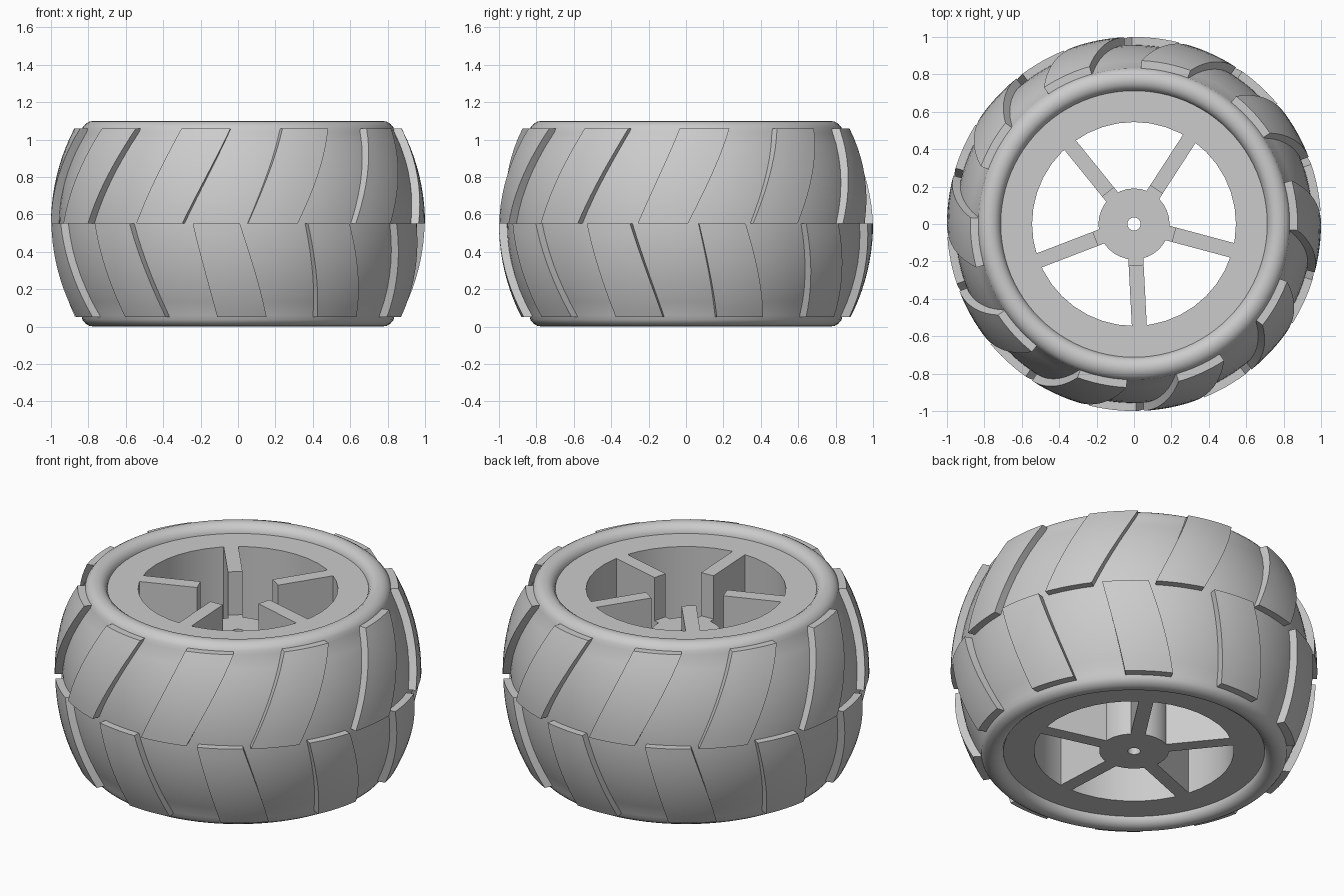
import bpy, bmesh, math

if "Cube" in bpy.data.objects:
    bpy.data.objects.remove(bpy.data.objects["Cube"])

grey = bpy.data.materials.new("grey")
grey.diffuse_color = (0.6, 0.6, 0.6, 1)
grey.use_nodes = True
grey.node_tree.nodes["Principled BSDF"].inputs["Base Color"].default_value = grey.diffuse_color

MID = 0.55                      # half of the wheel's height
RIM_LOW, RIM_TOP, HUB_TOP = 0.05, 1.05, 0.79


def finish(name, bm):
    """Turn a bmesh into a smooth-by-angle object."""
    bmesh.ops.recalc_face_normals(bm, faces=bm.faces)
    mesh = bpy.data.meshes.new(name)
    bm.to_mesh(mesh)
    bm.free()
    mesh.materials.append(grey)
    obj = bpy.data.objects.new(name, mesh)
    bpy.context.collection.objects.link(obj)
    bpy.ops.object.select_all(action='DESELECT')
    obj.select_set(True)
    bpy.context.view_layer.objects.active = obj
    bpy.ops.object.shade_smooth_by_angle(angle=math.radians(35))
    return obj


def lathe(name, profile, steps):
    """Spin a closed (radius, z) profile around the axle."""
    bm = bmesh.new()
    rings = []
    for i in range(steps):
        a = 2 * math.pi * i / steps
        rings.append([bm.verts.new((r * math.cos(a), r * math.sin(a), z)) for r, z in profile])
    n = len(profile)
    for i in range(steps):
        p, q = rings[i], rings[(i + 1) % steps]
        for j in range(n):
            k = (j + 1) % n
            bm.faces.new((p[j], q[j], q[k], p[k]))
    return finish(name, bm)


def crown(z, radius):
    """Bulging tread radius at height z."""
    return math.sqrt(radius ** 2 - (z - MID) ** 2) - 0.1


# Tyre: rounded shoulder, mirrored about the middle, with a bulging tread
shoulder = [(0.71, 1.035), (0.714, 1.06), (0.725, 1.08), (0.745, 1.095), (0.77, 1.1),
            (0.795, 1.096), (0.816, 1.083), (0.832, 1.064)]
side = [(crown(z, 1.057), z) for z in (1.04 - 0.98 * i / 14 for i in range(15))]
tyre_profile = shoulder + side + [(r, 2 * MID - z) for r, z in reversed(shoulder)]
lathe("tyre", tyre_profile, 96)

# Rim barrel and hub
lathe("rim", [(0.545, RIM_LOW), (0.715, RIM_LOW), (0.715, RIM_TOP), (0.545, RIM_TOP)], 40)
lathe("hub", [(0.035, RIM_LOW), (0.19, RIM_LOW), (0.19, HUB_TOP), (0.035, HUB_TOP)], 32)

# Spokes: tall fins stepping down to the hub
spoke_profile = [(0.18, RIM_LOW), (0.546, RIM_LOW), (0.546, RIM_TOP),
                 (0.22, RIM_TOP), (0.22, HUB_TOP), (0.18, HUB_TOP)]
for s in range(5):
    a = math.radians(273 + 72 * s)
    bm = bmesh.new()
    sides = [[bm.verts.new((r * math.cos(a) - w * math.sin(a),
                            r * math.sin(a) + w * math.cos(a), z)) for r, z in spoke_profile]
             for w in (-0.04, 0.04)]
    for loop in sides:
        bm.faces.new(loop)
    for j in range(6):
        k = (j + 1) % 6
        bm.faces.new((sides[0][j], sides[0][k], sides[1][k], sides[1][j]))
    finish(f"spoke_{s + 1}", bm)


def tread_block(name, mid_angles, end_angles, z_end, turn):
    """Slanted curved block; angles are measured from the front, in degrees."""
    nu, nv = 6, 10
    bm = bmesh.new()

    def sheet(radius):
        rows = []
        for v in range(nv + 1):
            t = v / nv
            z = MID + (z_end - MID) * t
            left = mid_angles[0] + (end_angles[0] - mid_angles[0]) * t
            right = mid_angles[1] + (end_angles[1] - mid_angles[1]) * t
            r = crown(z, radius)
            row = []
            for u in range(nu + 1):
                a = math.radians(turn + left + (right - left) * u / nu)
                row.append(bm.verts.new((r * math.sin(a), -r * math.cos(a), z)))
            rows.append(row)
        for v in range(nv):
            for u in range(nu):
                bm.faces.new((rows[v][u], rows[v][u + 1], rows[v + 1][u + 1], rows[v + 1][u]))
        # Border loop for the side walls
        return (rows[0] + [r[-1] for r in rows[1:]] + rows[-1][-2::-1]
                + [r[0] for r in rows[-2:0:-1]])

    outer, inner = sheet(1.1), sheet(1.045)
    for j in range(len(outer)):
        k = (j + 1) % len(outer)
        bm.faces.new((outer[j], outer[k], inner[k], inner[j]))
    finish(name, bm)


# Two staggered rows of ten tread blocks
for i in range(10):
    tread_block(f"upper_tread_{i + 1}", (3, 18.6), (15.8, 33.4), 1.06, 36 * i)
    tread_block(f"lower_tread_{i + 1}", (-14, 0.6), (-7.2, 10), 0.05, 36 * i)
